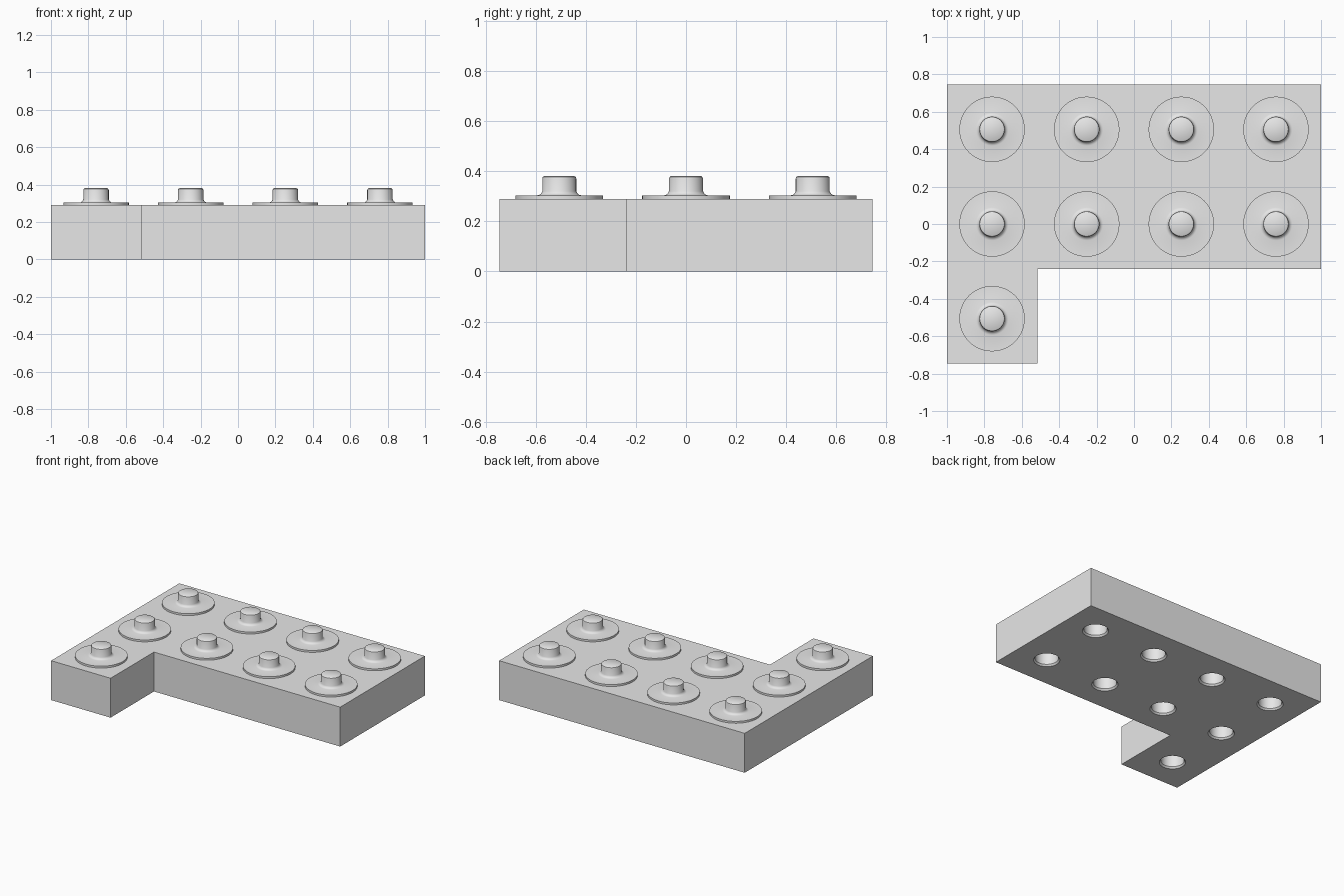
import bpy, bmesh, math

cube = bpy.data.objects.get("Cube")
if cube:
    bpy.data.objects.remove(cube, do_unlink=True)

HEIGHT = 0.29
PITCH = 0.506
SIDES = 48

grey = bpy.data.materials.new("light_grey")
grey.use_nodes = True
grey.diffuse_color = (0.8, 0.8, 0.8, 1)
grey.node_tree.nodes["Principled BSDF"].inputs["Base Color"].default_value = (0.8, 0.8, 0.8, 1)


def finish(name, bm):
    """Turn a bmesh into a named grey object."""
    bmesh.ops.recalc_face_normals(bm, faces=bm.faces)
    mesh = bpy.data.meshes.new(name)
    bm.to_mesh(mesh)
    bm.free()
    mesh.materials.append(grey)
    obj = bpy.data.objects.new(name, mesh)
    bpy.context.collection.objects.link(obj)
    return obj


def lathe(bm, profile, x, y):
    """Closed turned solid from (radius, z) pairs, bottom to top."""
    rings = []
    for r, z in profile:
        rings.append([bm.verts.new((x + r * math.cos(a), y + r * math.sin(a), z))
                      for a in (2 * math.pi * i / SIDES for i in range(SIDES))])
    for low, high in zip(rings, rings[1:]):
        for i in range(SIDES):
            j = (i + 1) % SIDES
            bm.faces.new((low[i], low[j], high[j], high[i]))
    bm.faces.new(rings[0][::-1])
    bm.faces.new(rings[-1])


def smooth(obj):
    bpy.ops.object.select_all(action='DESELECT')
    obj.select_set(True)
    bpy.context.view_layer.objects.active = obj
    bpy.ops.object.shade_smooth_by_angle(angle=math.radians(35))


# Stud positions: two full rows and one in the front foot
spots = [((c - 1.5) * PITCH, r * PITCH) for r in (0, 1) for c in range(4)]
spots.append((-1.5 * PITCH, -PITCH))

# L-shaped slab
outline = [(-1, -0.745), (-0.516, -0.745), (-0.516, -0.24),
           (1, -0.24), (1, 0.745), (-1, 0.745)]
bm = bmesh.new()
base = bm.faces.new([bm.verts.new((x, y, 0)) for x, y in outline])
top = bmesh.ops.extrude_face_region(bm, geom=[base])["geom"]
for v in top:
    if isinstance(v, bmesh.types.BMVert):
        v.co.z = HEIGHT
slab = finish("slab", bm)

# Chamfered sockets cut into the underside
bm = bmesh.new()
for x, y in spots:
    lathe(bm, [(0.088, -0.02), (0.088, 0), (0.078, 0.012), (0.078, 0.12)], x, y)
cutter = finish("socket_cutter", bm)
cutter.hide_render = True
mod = slab.modifiers.new("sockets", 'BOOLEAN')
mod.operation = 'DIFFERENCE'
mod.solver = 'EXACT'
mod.object = cutter
bpy.context.view_layer.objects.active = slab
bpy.ops.object.modifier_apply(modifier=mod.name)
bpy.data.objects.remove(cutter, do_unlink=True)
smooth(slab)

# Round flange with a filleted, round-edged peg on each spot
stud = [(0.175, HEIGHT - 0.005), (0.175, 0.304), (0.088, 0.304), (0.08, 0.306),
        (0.073, 0.311), (0.068, 0.32), (0.068, 0.37), (0.066, 0.377), (0.06, 0.381)]
for n, (x, y) in enumerate(spots, 1):
    bm = bmesh.new()
    lathe(bm, stud, x, y)
    smooth(finish(f"stud_{n}", bm))
